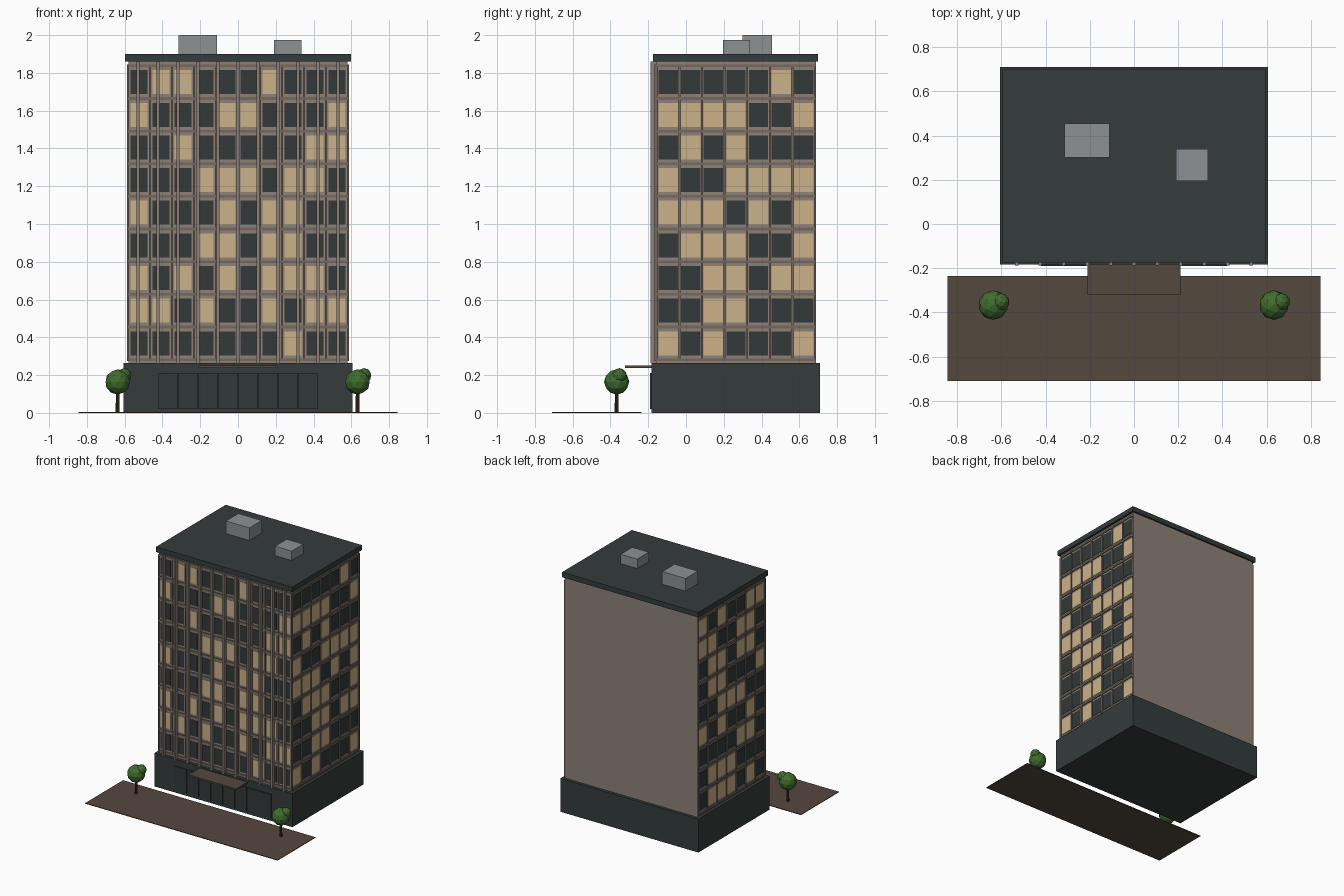
import bpy, bmesh, random
from mathutils import Matrix, Vector

old = bpy.data.objects.get("Cube")
if old:
    bpy.data.objects.remove(old, do_unlink=True)


def material(name, srgb):
    lin = [((c / 255 + 0.055) / 1.055) ** 2.4 for c in srgb] + [1.0]
    m = bpy.data.materials.new(name)
    m.use_nodes = True
    m.diffuse_color = lin
    bsdf = m.node_tree.nodes["Principled BSDF"]
    bsdf.inputs["Base Color"].default_value = lin
    bsdf.inputs["Roughness"].default_value = 0.8
    return m


CHARCOAL = material("charcoal", (52, 60, 59))
FACADE = material("warm grey concrete", (141, 129, 119))
TRIM = material("dark taupe trim", (118, 105, 95))
GLASS = material("dark glass", (50, 57, 57))
LIT = material("lit window", (203, 178, 138))
BROWN = material("brown paving", (84, 72, 62))
METAL = material("grey metal", (140, 145, 149))
LEAF = material("leaf green", (64, 108, 46))
BARK = material("bark", (66, 50, 38))


def finish(bm, name, *mats):
    mesh = bpy.data.meshes.new(name)
    bm.to_mesh(mesh)
    bm.free()
    for m in mats:
        mesh.materials.append(m)
    ob = bpy.data.objects.new(name, mesh)
    bpy.context.collection.objects.link(ob)
    return ob


def add_box(bm, lo, hi, index=0):
    lo, hi = Vector(lo), Vector(hi)
    mat = Matrix.Translation((lo + hi) / 2) @ Matrix.Diagonal((*(hi - lo), 1))
    made = bmesh.ops.create_cube(bm, size=1, matrix=mat)
    for f in {f for v in made["verts"] for f in v.link_faces}:
        f.material_index = index


def box(name, lo, hi, mat):
    bm = bmesh.new()
    add_box(bm, lo, hi)
    return finish(bm, name, mat)


# Main masses
HX, FRONT, BACK = 0.58, -0.158, 0.687
box("base_storey", (-0.606, -0.183, 0), (0.606, 0.71, 0.265), CHARCOAL)
box("tower", (-HX, FRONT, 0.265), (HX, BACK, 1.86), FACADE)
box("roof_slab", (-0.598, -0.175, 1.86), (0.598, 0.70, 1.9), CHARCOAL)
box("large_roof_unit", (-0.315, 0.30, 1.9), (-0.11, 0.455, 2.0), METAL)
box("small_roof_unit", (0.19, 0.195, 1.9), (0.335, 0.34, 1.975), METAL)

# Entrance
box("plaza", (-0.845, -0.71, 0), (0.845, -0.235, 0.005), BROWN)
box("canopy", (-0.21, -0.322, 0.238), (0.21, -0.18, 0.252), BROWN)
bm = bmesh.new()
for i in range(8):
    x = -0.424 + 0.106 * i
    add_box(bm, (x + 0.002, -0.191, 0.02), (x + 0.104, -0.18, 0.212))
finish(bm, "lobby_glazing", GLASS)

# Window grids: rows run from top to bottom, L marks a lit window
ROW0, ROW_H, WIN_H = 0.282, 0.1728, 0.127


def window_grid(name, rows, width, win_w, placement):
    """Built facing -y with the wall at y = 0, then moved into place."""
    cols = len(rows[0])
    step = width / cols
    panes, bars = bmesh.new(), bmesh.new()
    for r, row in enumerate(reversed(rows)):
        z = ROW0 + ROW_H * (r + 0.5)
        for c, kind in enumerate(row):
            x = -width / 2 + step * (c + 0.5)
            add_box(panes, (x - win_w / 2, -0.003, z - WIN_H / 2),
                    (x + win_w / 2, 0.002, z + WIN_H / 2), int(kind == "L"))
    top = ROW0 + ROW_H * len(rows)
    for c in range(cols + 1):
        x = -width / 2 + step * c
        add_box(bars, (x - 0.005, -0.008, ROW0), (x + 0.005, 0.002, top))
    for r in range(len(rows) + 1):
        z = ROW0 + ROW_H * r
        add_box(bars, (-width / 2, -0.0075, z - 0.007), (width / 2, 0.002, z + 0.007))
    finish(panes, name + "_windows", GLASS, LIT).matrix_world = placement
    finish(bars, name + "_frames", TRIM).matrix_world = placement


front_rows = ["DLLDDDLDDD", "LDDDLLDDDL", "DDLDDDDDLL", "DDDLLLDLLD", "LDDDLDLLDD",
              "DDDLLDLLDD", "LDLDLDLLLD", "LLDLDDLDLL", "DDDDDDDLDD"]
left_rows = ["DDDDDLD", "LLLLDDL", "DLDLDDD", "LDDLLLL", "LLLDLDL",
             "DLLLDDL", "DDLLDLL", "DDLLDDD", "LDLDDDL"]
random.seed(4)
right_rows = ["".join(random.choice("LD") for _ in range(7)) for _ in range(9)]

mid, depth = (FRONT + BACK) / 2, BACK - FRONT - 0.008
quarter = Matrix.Rotation(1.5707963, 4, "Z")
window_grid("front", front_rows, 1.165, 0.09, Matrix.Translation((0, FRONT, 0)))
window_grid("left", left_rows, depth, 0.102, Matrix.Translation((HX, mid, 0)) @ quarter)
window_grid("right", right_rows, depth, 0.102,
            Matrix.Translation((-HX, mid, 0)) @ quarter.inverted())

# Tall front fins
bm = bmesh.new()
for i in range(-5, 6):
    x = 0.106 * i
    add_box(bm, (x - 0.008, -0.187, 0.265), (x + 0.008, FRONT, 1.86))
finish(bm, "front_fins", FACADE)

# Trees
for side, x in (("right", -0.637), ("left", 0.633)):
    bm = bmesh.new()
    bmesh.ops.create_cone(bm, cap_ends=True, segments=8, radius1=0.011, radius2=0.009,
                          depth=0.13, matrix=Matrix.Translation((x, -0.367, 0.065)))
    finish(bm, side + "_tree_trunk", BARK)
    bm = bmesh.new()
    for offset, radius in (((0, 0, 0.164), 0.067), ((0.034, 0.015, 0.198), 0.039)):
        centre = Vector((x, -0.367, 0)) + Vector(offset)
        bmesh.ops.create_icosphere(bm, subdivisions=2, radius=radius,
                                   matrix=Matrix.Translation(centre))
    finish(bm, side + "_tree_crown", LEAF)
